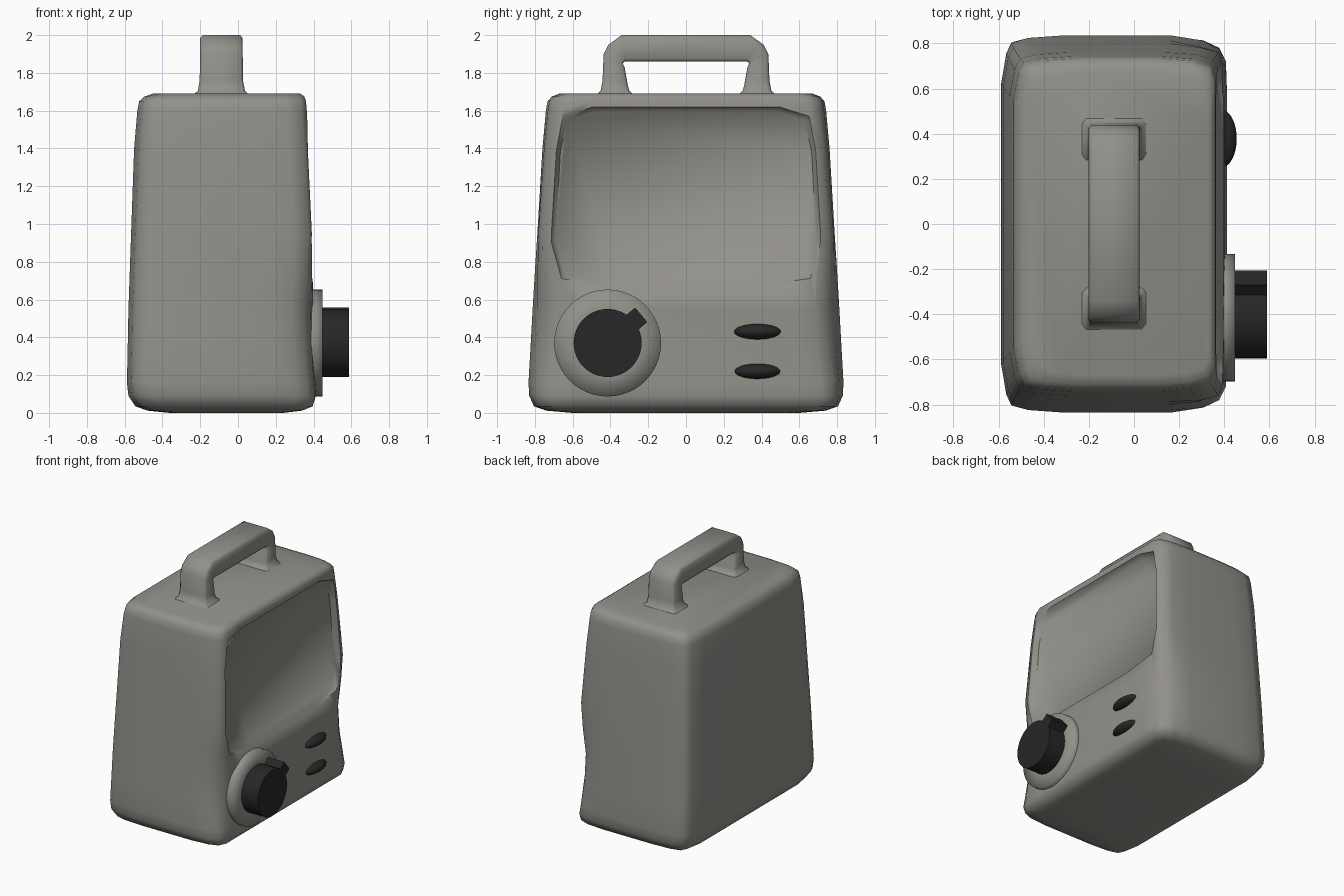
import bpy, bmesh
from math import sin, cos, tau, radians
from mathutils import Matrix

if "Cube" in bpy.data.objects:
    bpy.data.objects.remove(bpy.data.objects["Cube"])

dark = bpy.data.materials.new("dark_plastic")
dark.diffuse_color = (0.02, 0.02, 0.02, 1)
dark.use_nodes = True
dark.node_tree.nodes["Principled BSDF"].inputs["Base Color"].default_value = dark.diffuse_color
shell = bpy.data.materials.new("grey_shell")
shell.diffuse_color = (0.29, 0.28, 0.255, 1)
shell.use_nodes = True
shell.node_tree.nodes["Principled BSDF"].inputs["Base Color"].default_value = shell.diffuse_color


def finish(name, bm, angle=None, mat=shell):
    """Turn a bmesh into an object; angle=None shades fully smooth."""
    bmesh.ops.recalc_face_normals(bm, faces=bm.faces)
    me = bpy.data.meshes.new(name)
    bm.to_mesh(me)
    bm.free()
    ob = bpy.data.objects.new(name, me)
    bpy.context.collection.objects.link(ob)
    me.materials.append(mat)
    smooth(ob, angle)
    return ob


def select(ob):
    bpy.ops.object.select_all(action='DESELECT')
    ob.select_set(True)
    bpy.context.view_layer.objects.active = ob


def smooth(ob, angle):
    select(ob)
    if angle is None:
        bpy.ops.object.shade_smooth()
    else:
        bpy.ops.object.shade_smooth_by_angle(angle=radians(angle))


def loft(rings):
    """Skin a list of equal-length point rings and cap both ends."""
    bm = bmesh.new()
    vs = [[bm.verts.new(p) for p in r] for r in rings]
    n = len(rings[0])
    for a, b in zip(vs, vs[1:]):
        for i in range(n):
            j = (i + 1) % n
            bm.faces.new((a[i], a[j], b[j], b[i]))
    bm.faces.new(vs[0])
    bm.faces.new(vs[-1])
    return bm


def circle(x, y, z, r, n=48):
    return [(x, y + r * cos(tau * i / n), z + r * sin(tau * i / n)) for i in range(n)]


# Body: tapered rounded box, front corners pinched beside the control panel
def body_ring(z, hy, xb, xf, pinch=0):
    s = hy / 0.83
    half = [(xb, 0.62), (xb + 0.022, 0.75), (xb + 0.045, 0.80), (xb + 0.12, 0.82),
            (xb + 0.26, 0.83), (xf - 0.24, 0.83), (xf - 0.1 - pinch / 2, 0.818 - pinch / 2),
            (xf - 0.025 - pinch, 0.79 - pinch), (xf - pinch / 2, 0.73 - pinch), (xf, 0.58)]
    return ([(x, y * s, z) for x, y in half] +
            [(x, -y * s, z) for x, y in reversed(half)])


levels = [(0, 0.60, -0.36, 0.24), (0.012, 0.74, -0.48, 0.34), (0.035, 0.805, -0.543, 0.395),
          (0.09, 0.83, -0.58, 0.412, 0.01), (0.16, 0.834, -0.588, 0.41, 0.018),
          (0.35, 0.823, -0.584, 0.405, 0.03), (0.55, 0.812, -0.58, 0.40, 0.03),
          (0.75, 0.80, -0.573, 0.394, 0.006), (0.95, 0.787, -0.566, 0.388, -0.012),
          (1.4, 0.76, -0.55, 0.372, -0.005), (1.60, 0.742, -0.533, 0.364),
          (1.65, 0.733, -0.523, 0.36), (1.675, 0.71, -0.495, 0.352), (1.69, 0.67, -0.45, 0.33)]
body = finish("body", loft([body_ring(*l) for l in levels]))

# Screen recess with sloping rim, cut into the front of the body
outline = [(0.48, 1.597), (0.63, 1.55), (0.665, 1.38), (0.69, 0.92), (0.64, 0.73), (0.38, 0.695)]
outline += [(-y, z) for y, z in reversed(outline)]


def screen_ring(depth, sy, sz):
    pts = [(y * sy, 1.14 + (z - 1.14) * sz) for y, z in outline]
    return [(0.421 - 0.036 * z - depth, y, z) for y, z in pts]


cutter = finish("screen_cutter", loft([screen_ring(0.042, 1, 1), screen_ring(-0.06, 1.08, 1.12)]))
cutter.hide_render = True
mod = body.modifiers.new("screen_recess", 'BOOLEAN')
mod.operation, mod.object, mod.solver = 'DIFFERENCE', cutter, 'EXACT'
select(body)
bpy.ops.object.modifier_apply(modifier=mod.name)
bpy.data.objects.remove(cutter)
smooth(body, 60)

# Carry handle: chamfered section swept along a mirrored arch, flared at the feet
def handle_ring(oy, oz, iy, iz, w, side=1):
    c = 0.12
    sec = [(-1, c), (-1, 1 - c), (-0.88, 1), (0.88, 1), (1, 1 - c), (1, c), (0.88, 0), (-0.88, 0)]
    return [(-0.088 + u * w, side * (iy + (oy - iy) * t), iz + (oz - iz) * t) for u, t in sec]


arch = [(0.475, 1.682, 0.275, 1.682, 0.15), (0.452, 1.705, 0.300, 1.705, 0.125),
        (0.442, 1.76, 0.308, 1.735, 0.115), (0.436, 1.90, 0.325, 1.83, 0.113),
        (0.41, 1.95, 0.335, 1.85, 0.113), (0.34, 2.0, 0.325, 1.86, 0.113)]
finish("handle", loft([handle_ring(*a) for a in arch] +
                      [handle_ring(*a, side=-1) for a in reversed(arch)]), 75)

# Dial plate and knob
DY, DZ = -0.415, 0.37
finish("dial_plate", loft([circle(0.36, DY, DZ, 0.283), circle(0.448, DY, DZ, 0.283),
                           circle(0.448, DY, DZ, 0.17)]))
finish("dial_knob", loft([circle(0.43, DY, DZ, 0.18), circle(0.588, DY, DZ, 0.18)]), 30, dark)

# Pointer on the knob
bm = bmesh.new()
bmesh.ops.create_cube(bm, size=1, matrix=Matrix.Translation((0.516, DY, DZ)) @
                      Matrix.Rotation(radians(40), 4, 'X') @
                      Matrix.Translation((0, 0.167, 0)) @ Matrix.Diagonal((0.144, 0.13, 0.10, 1)))
finish("dial_pointer", bm, 30, dark)

# Two oval buttons
for name, z in (("upper_button", 0.43), ("lower_button", 0.22)):
    bm = bmesh.new()
    bmesh.ops.create_uvsphere(bm, u_segments=32, v_segments=16, radius=1, matrix=
                              Matrix.Translation((0.388, 0.378, z)) @
                              Matrix.Diagonal((0.067, 0.127, 0.042, 1)))
    finish(name, bm, None, dark)
